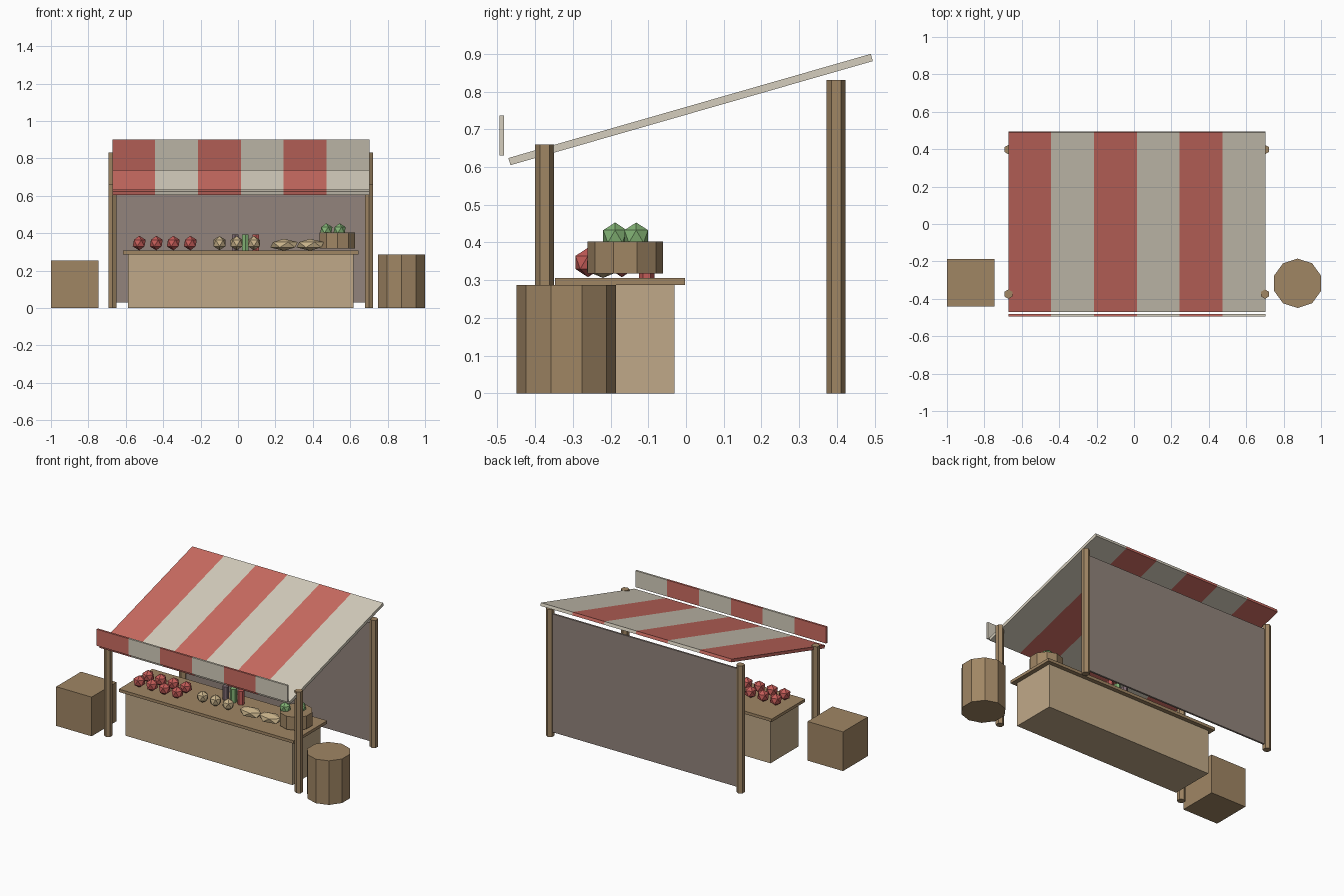
import bpy, bmesh, math
from mathutils import Matrix, Vector

if "Cube" in bpy.data.objects:
    bpy.data.objects.remove(bpy.data.objects["Cube"])


def lin(c):
    c /= 255
    return c / 12.92 if c <= 0.04045 else ((c + 0.055) / 1.055) ** 2.4


def material(name, r, g, b):
    m = bpy.data.materials.new(name)
    m.diffuse_color = (lin(r), lin(g), lin(b), 1)
    m.use_nodes = True
    m.node_tree.nodes["Principled BSDF"].inputs["Base Color"].default_value = m.diffuse_color
    return m


RED = material("awning_red", 203, 108, 98)
CREAM = material("awning_cream", 213, 206, 189)
WOOD = material("wood", 160, 134, 100)
PALE = material("pale_wood", 192, 169, 136)
CLOTH = material("back_cloth_grey", 146, 132, 124)
APPLE = material("apple_red", 196, 92, 88)
GREEN = material("leaf_green", 132, 180, 118)
BREAD = material("bread_tan", 200, 178, 138)
MAUVE = material("bottle_mauve", 128, 108, 116)

CX = 0.0145  # stall centre line


def finish(name, bm, mats):
    bmesh.ops.recalc_face_normals(bm, faces=bm.faces)
    me = bpy.data.meshes.new(name)
    bm.to_mesh(me)
    bm.free()
    for m in mats:
        me.materials.append(m)
    ob = bpy.data.objects.new(name, me)
    bpy.context.collection.objects.link(ob)
    return ob


def box(name, lo, hi, mat):
    lo, hi = Vector(lo), Vector(hi)
    bm = bmesh.new()
    bmesh.ops.create_cube(bm, size=1, matrix=Matrix.Translation((lo + hi) / 2)
                          @ Matrix.Diagonal((*(hi - lo), 1)))
    return finish(name, bm, [mat])


def prism(name, x, y, z0, z1, r, sides, mat):
    # corner points towards +y
    bm = bmesh.new()
    ring = [bm.verts.new((x + r * math.sin(2 * math.pi * i / sides),
                          y + r * math.cos(2 * math.pi * i / sides), z0))
            for i in range(sides)]
    base = bm.faces.new(ring)
    top = bmesh.ops.extrude_face_region(bm, geom=[base])["geom"]
    for v in top:
        if isinstance(v, bmesh.types.BMVert):
            v.co.z = z1
    if len(bm.faces) == sides + 1:  # keep the bottom closed
        bm.faces.new(ring)
    return finish(name, bm, [mat])


def ball(name, pos, size, mat, turn=0):
    bm = bmesh.new()
    bmesh.ops.create_icosphere(bm, subdivisions=1, radius=1,
                               matrix=Matrix.Translation(pos) @ Matrix.Diagonal((*size, 1))
                               @ Matrix.Rotation(turn, 4, 'Z'))
    return finish(name, bm, [mat])


def striped(name, section, x0, x1, n=6):
    # four-cornered y/z section swept along x, coloured in alternating stripes
    bm = bmesh.new()
    rings = [[bm.verts.new((x0 + (x1 - x0) * i / n, y, z)) for y, z in section]
             for i in range(n + 1)]
    for i in range(n):
        for k in range(4):
            j = (k + 1) % 4
            f = bm.faces.new((rings[i][k], rings[i][j], rings[i + 1][j], rings[i + 1][k]))
            f.material_index = i % 2
    bm.faces.new(rings[0])
    bm.faces.new(rings[-1]).material_index = (n - 1) % 2
    return finish(name, bm, [RED, CREAM])


# awning and hanging valance
striped("awning", [(-0.471, 0.624), (-0.4655, 0.605), (0.4955, 0.881), (0.490, 0.900)],
        -0.672, 0.702)
striped("valance", [(-0.495, 0.63), (-0.482, 0.63), (-0.482, 0.737), (-0.495, 0.737)],
        -0.672, 0.702)

# posts
for side, label in ((-1, "left"), (1, "right")):
    x = CX + side * 0.686
    prism("front_post_" + label, x, -0.375, 0, 0.66, 0.025, 6, WOOD)
    prism("back_post_" + label, x, 0.398, 0, 0.831, 0.025, 6, WOOD)

# back cloth
box("back_cloth", (CX - 0.68, 0.392, 0.03), (CX + 0.68, 0.404, 0.80), CLOTH)

# counter
box("counter_body", (CX - 0.602, -0.32, 0), (CX + 0.602, -0.03, 0.287), PALE)
box("counter_top", (CX - 0.63, -0.347, 0.287), (CX + 0.63, -0.003, 0.306), WOOD)

# crate and barrel beside the stall
box("crate", (-1, -0.442, 0), (-0.745, -0.187, 0.255), WOOD)
prism("barrel", 0.8745, -0.317, 0, 0.287, 0.132, 10, WOOD)

# apples in two rows
for row in range(2):
    for i in range(4):
        ball("apple", (-0.528 + 0.091 * i, -0.26 + 0.09 * row, 0.347), (0.039,) * 3, APPLE)

# rolls
for i in range(3):
    ball("bread_roll", (-0.099 + 0.092 * i, -0.222, 0.347), (0.038,) * 3, BREAD, math.pi / 2)

# bottles
for i, m in enumerate((MAUVE, GREEN, APPLE)):
    prism("bottle", -0.015 + 0.055 * i, -0.104, 0.306, 0.394, 0.02, 6, m)

# loaves
for x in (0.246, 0.386):
    ball("loaf", (x, -0.22, 0.338), (0.082, 0.05, 0.032), BREAD)

# basket of greens
prism("basket", 0.531, -0.161, 0.318, 0.403, 0.1, 10, WOOD)
for x, y in ((0.472, -0.188), (0.543, -0.132)):
    ball("cabbage", (x, y, 0.416), (0.037,) * 3, GREEN)
